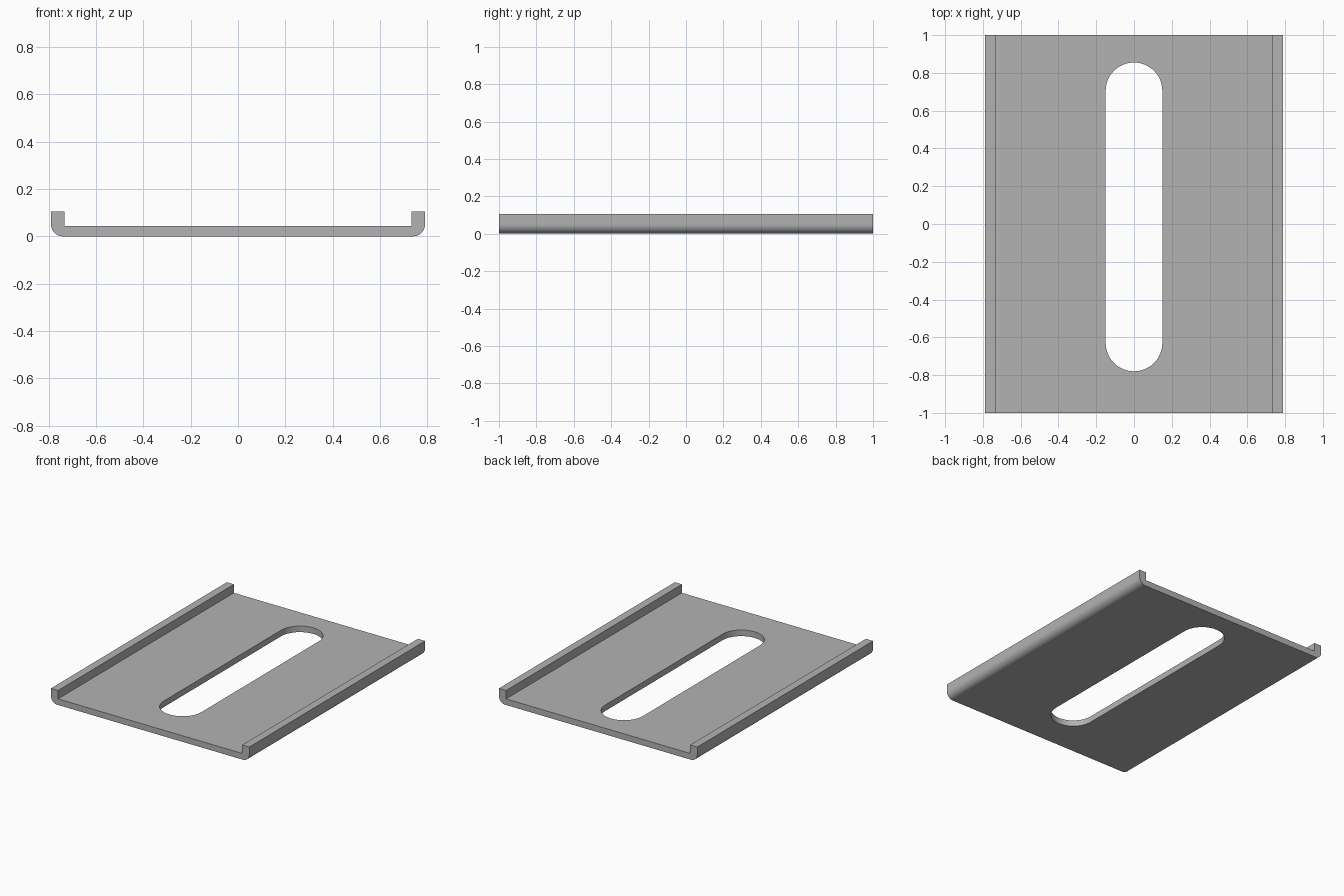
import bpy, bmesh, math

if "Cube" in bpy.data.objects:
    bpy.data.objects.remove(bpy.data.objects["Cube"])

HALF_W, INNER_W, HALF_L = 0.79, 0.733, 1.0
HEIGHT, FLOOR, RADIUS = 0.105, 0.044, 0.05
SLOT_R, SLOT_LO, SLOT_HI = 0.15, -0.78, 0.855


def arc(cx, cy, r, a0, a1, n):
    """Points along an arc, angles in degrees."""
    angles = [math.radians(a0 + (a1 - a0) * i / n) for i in range(n + 1)]
    return [(cx + r * math.cos(a), cy + r * math.sin(a)) for a in angles]


def prism(name, points, direction):
    """Extrude a closed outline of 3D points into a solid."""
    bm = bmesh.new()
    face = bm.faces.new([bm.verts.new(p) for p in points])
    new = bmesh.ops.extrude_face_region(bm, geom=[face])["geom"]
    verts = [g for g in new if isinstance(g, bmesh.types.BMVert)]
    bmesh.ops.translate(bm, verts=verts, vec=direction)
    bmesh.ops.recalc_face_normals(bm, faces=bm.faces)
    mesh = bpy.data.meshes.new(name)
    bm.to_mesh(mesh)
    bm.free()
    obj = bpy.data.objects.new(name, mesh)
    bpy.context.collection.objects.link(obj)
    return obj


grey = bpy.data.materials.new("light grey")
grey.diffuse_color = (0.45, 0.45, 0.45, 1)
grey.use_nodes = True
grey.node_tree.nodes["Principled BSDF"].inputs["Base Color"].default_value = grey.diffuse_color

# Shallow channel: flat floor, upright side lips, rounded lower corners
right = arc(HALF_W - RADIUS, RADIUS, RADIUS, -90, 0, 10)
right += [(HALF_W, HEIGHT), (INNER_W, HEIGHT), (INNER_W, FLOOR)]
profile = right + [(-x, z) for x, z in reversed(right)]
plate = prism("channel_plate", [(x, -HALF_L, z) for x, z in profile], (0, 2 * HALF_L, 0))
plate.data.materials.append(grey)

# Long round-ended slot through the floor
outline = arc(0, SLOT_HI - SLOT_R, SLOT_R, 0, 180, 24)
outline += arc(0, SLOT_LO + SLOT_R, SLOT_R, 180, 360, 24)
cutter = prism("slot_cutter", [(x, y, -0.1) for x, y in outline], (0, 0, 0.3))
cutter.data.materials.append(grey)

cut = plate.modifiers.new("slot", "BOOLEAN")
cut.operation, cut.solver, cut.object = "DIFFERENCE", "EXACT", cutter
bpy.context.view_layer.objects.active = plate
plate.select_set(True)
bpy.ops.object.modifier_apply(modifier=cut.name)
bpy.data.objects.remove(cutter)

# Smooth the rounded corners and slot ends, keep the edges sharp
bpy.ops.object.shade_smooth_by_angle(angle=math.radians(30))
